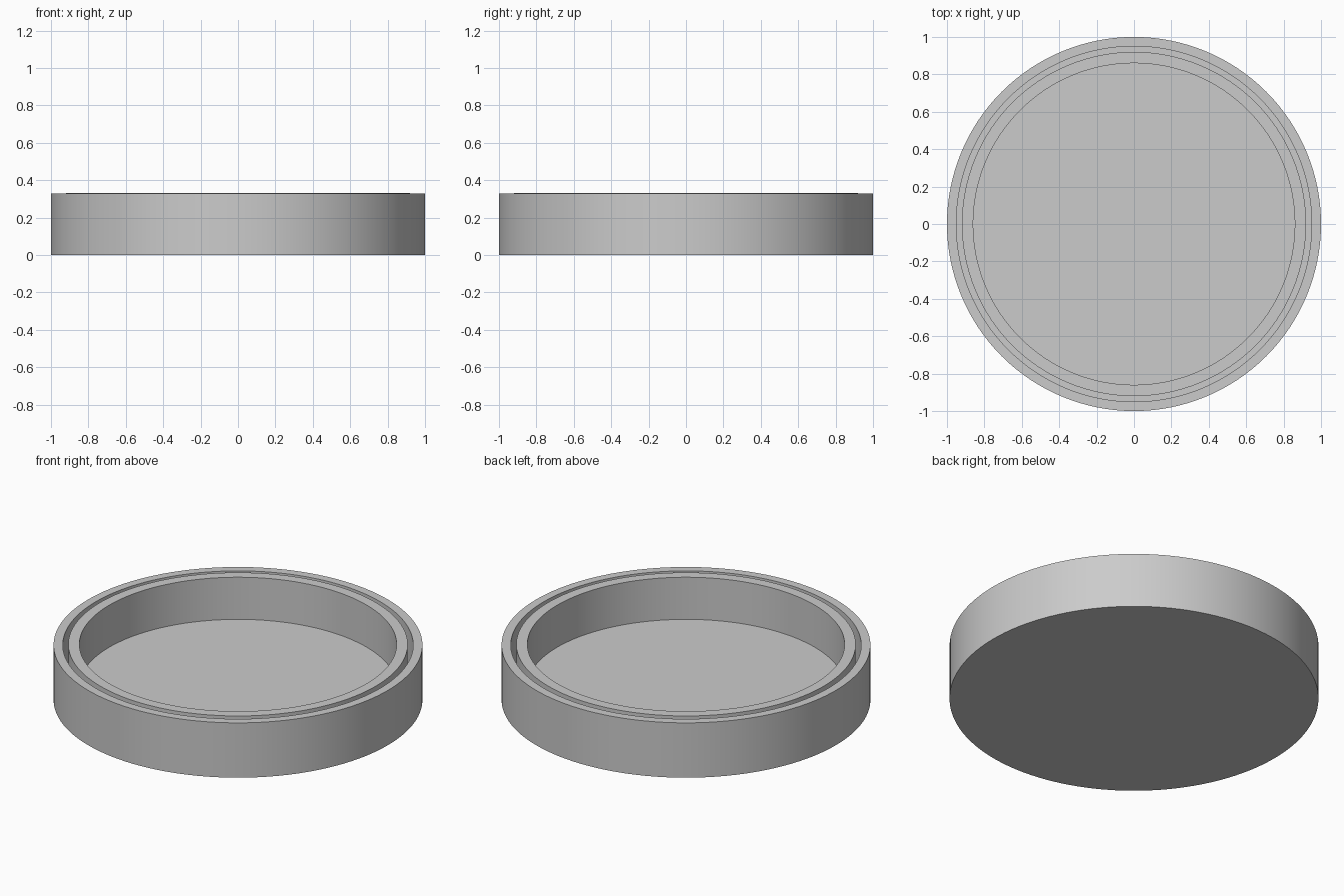
import bpy, bmesh, math

if "Cube" in bpy.data.objects:
    bpy.data.objects.remove(bpy.data.objects["Cube"], do_unlink=True)

SEGMENTS = 128
OUTER_TOP, INNER_TOP, FLOOR = 0.328, 0.332, 0.08

# Single plain grey
grey = bpy.data.materials.new("light grey")
grey.use_nodes = True
colour = (0.6, 0.6, 0.6, 1)
grey.diffuse_color = colour
grey.node_tree.nodes["Principled BSDF"].inputs["Base Color"].default_value = colour

# Half section (radius, height): base, outer wall, groove, inner rim, floor
profile = [
    (0, 0), (1, 0), (1, OUTER_TOP),
    (0.95, OUTER_TOP), (0.95, FLOOR), (0.92, FLOOR), (0.92, INNER_TOP),
    (0.86, INNER_TOP), (0.86, FLOOR), (0, FLOOR),
]


def lathe(name, points, material):
    """Revolve a half section around z into a closed solid."""
    bm = bmesh.new()
    verts = [bm.verts.new((r, 0, z)) for r, z in points]
    edges = [bm.edges.new(pair) for pair in zip(verts, verts[1:])]
    bmesh.ops.spin(bm, geom=verts + edges, cent=(0, 0, 0), axis=(0, 0, 1),
                   angle=math.tau, steps=SEGMENTS)
    bmesh.ops.remove_doubles(bm, verts=bm.verts[:], dist=0.0001)
    bmesh.ops.recalc_face_normals(bm, faces=bm.faces[:])
    mesh = bpy.data.meshes.new(name)
    bm.to_mesh(mesh)
    bm.free()
    mesh.materials.append(material)
    obj = bpy.data.objects.new(name, mesh)
    bpy.context.collection.objects.link(obj)
    return obj


# Round dish with a narrow groove in its rim
dish = lathe("grooved_dish", profile, grey)
bpy.ops.object.select_all(action="DESELECT")
dish.select_set(True)
bpy.context.view_layer.objects.active = dish
bpy.ops.object.shade_smooth_by_angle(angle=math.radians(30))
